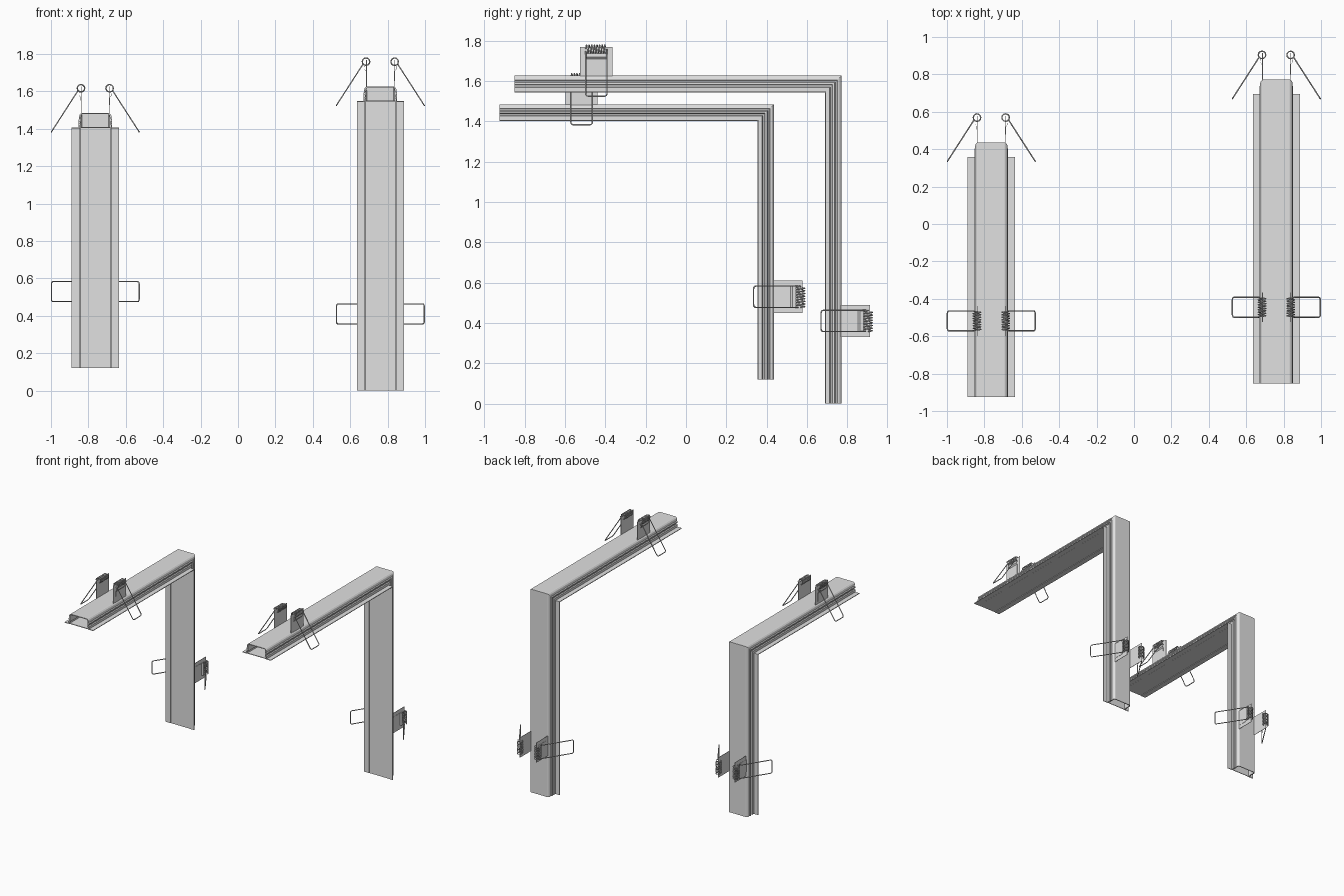
import bpy
import bmesh
import math
from mathutils import Vector

cube = bpy.data.objects.get("Cube")
if cube:
    bpy.data.objects.remove(cube, do_unlink=True)

# One light metal grey for every part
METAL = bpy.data.materials.new("light metal grey")
METAL.use_nodes = True
METAL.diffuse_color = (0.75, 0.75, 0.75, 1)
METAL.node_tree.nodes["Principled BSDF"].inputs["Base Color"].default_value = METAL.diffuse_color


def sweep(name, rings):
    """Skin a list of matching closed rings and cap both ends."""
    bm = bmesh.new()
    loops = [[bm.verts.new(p) for p in ring] for ring in rings]
    n = len(loops[0])
    for a, b in zip(loops, loops[1:]):
        for i in range(n):
            j = (i + 1) % n
            bm.faces.new((a[i], a[j], b[j], b[i]))
    bm.faces.new(loops[0])
    bm.faces.new(loops[-1][::-1])
    bmesh.ops.recalc_face_normals(bm, faces=bm.faces)
    mesh = bpy.data.meshes.new(name)
    bm.to_mesh(mesh)
    bm.free()
    mesh.materials.append(METAL)
    bpy.context.collection.objects.link(bpy.data.objects.new(name, mesh))


def add_wire(name, points):
    curve = bpy.data.curves.new(name, "CURVE")
    curve.dimensions = "3D"
    curve.bevel_depth = 0.0035
    curve.bevel_resolution = 1
    curve.use_fill_caps = True
    spline = curve.splines.new("POLY")
    spline.points.add(len(points) - 1)
    for sp, p in zip(spline.points, points):
        sp.co = (*p, 1)
    curve.materials.append(METAL)
    bpy.context.collection.objects.link(bpy.data.objects.new(name, curve))


# Half cross-section of the channel: (across, depth from the visible flange)
OUTER = [(0.083, 0), (0.126, 0), (0.126, 0.005), (0.09, 0.005), (0.09, 0.024),
         (0.082, 0.027), (0.082, 0.036), (0.09, 0.039), (0.09, 0.048),
         (0.083, 0.052), (0.083, 0.059), (0.087, 0.062), (0.084, 0.073),
         (0.076, 0.081), (0.07, 0.083)]
INNER = [(0.071, 0.077), (0.077, 0.068), (0.077, 0.02), (0.083, 0.017)]


def mirrored(points):
    return [(-u, v) for u, v in reversed(points)]


CHANNEL = OUTER + mirrored(OUTER) + mirrored(INNER) + INNER
COVER = [(-0.08, 0.002), (0.08, 0.002), (0.08, 0.007), (-0.08, 0.007)]

# Side profiles of the clip's upright plate and its hooked tab
PLATE = [(0.0725, 0.06), (0.0755, 0.06), (0.0755, 0.224), (0.0725, 0.224)]
TAB = [(0.0765, 0.078), (0.078, 0.165), (0.086, 0.175), (0.085, 0.192)]
TAB += [(u - 0.002, v) for u, v in reversed(TAB)]


def add_clip(name, place, side):
    """place(u, s, v) maps across, along, depth into the model."""
    def at(u, s, v):
        return Vector(place(side * u, s, v))

    # Upright plate and folded tab
    for part, profile, half in (("plate", PLATE, 0.08), ("tab", TAB, 0.05)):
        sweep(f"{name}_{part}", [[at(u, s, v) for u, v in profile] for s in (-half, half)])

    # Coil spring
    turns, steps, radius = 8, 12, 0.02
    coil = []
    for i in range(turns * steps + 1):
        a = 2 * math.pi * i / steps
        s = -0.052 + 0.104 * i / (turns * steps)
        coil.append(at(0.0765 + radius * math.cos(a), s, 0.215 + radius * math.sin(a)))
    add_wire(name + "_coil", coil)

    # Wire arm: a rounded bow leaning outward from both ends of the coil
    start, end = Vector((0.092, 0.203)), Vector((0.235, -0.019))
    length, r = (end - start).length, 0.014
    half = [(0.053, 0)]
    for i in range(5):
        a = math.pi / 2 * i / 4
        half.append((0.053 - r + r * math.cos(a), length - r + r * math.sin(a)))
    direction = (end - start).normalized()
    arm = []
    for s, t in half + mirrored(half):
        p = start + direction * t
        arm.append(at(p.x, s, p.y))
    add_wire(name + "_arm", arm)


def add_track(name, cx, front, corner, flange_z, foot, top_clip, leg_clip):
    # Mitred channel and its recessed cover strip
    for part, section in (("channel", CHANNEL), ("cover", COVER)):
        sweep(f"{name}_{part}",
              [[(cx + u, front, flange_z + v) for u, v in section],
               [(cx + u, corner + v, flange_z + v) for u, v in section],
               [(cx + u, corner + v, foot) for u, v in section]])

    # Two clips on the ceiling run and two on the wall run
    for side, label in ((1, "left"), (-1, "right")):
        add_clip(f"{name}_ceiling_clip_{label}",
                 lambda u, s, v: (cx + u, top_clip + s, flange_z + v), side)
        add_clip(f"{name}_wall_clip_{label}",
                 lambda u, s, v: (cx + u, corner + v, leg_clip + s), side)


add_track("short_track", -0.763, -0.925, 0.354, 1.402, 0.12, -0.518, 0.53)
add_track("long_track", 0.761, -0.852, 0.689, 1.544, 0.0, -0.445, 0.41)
